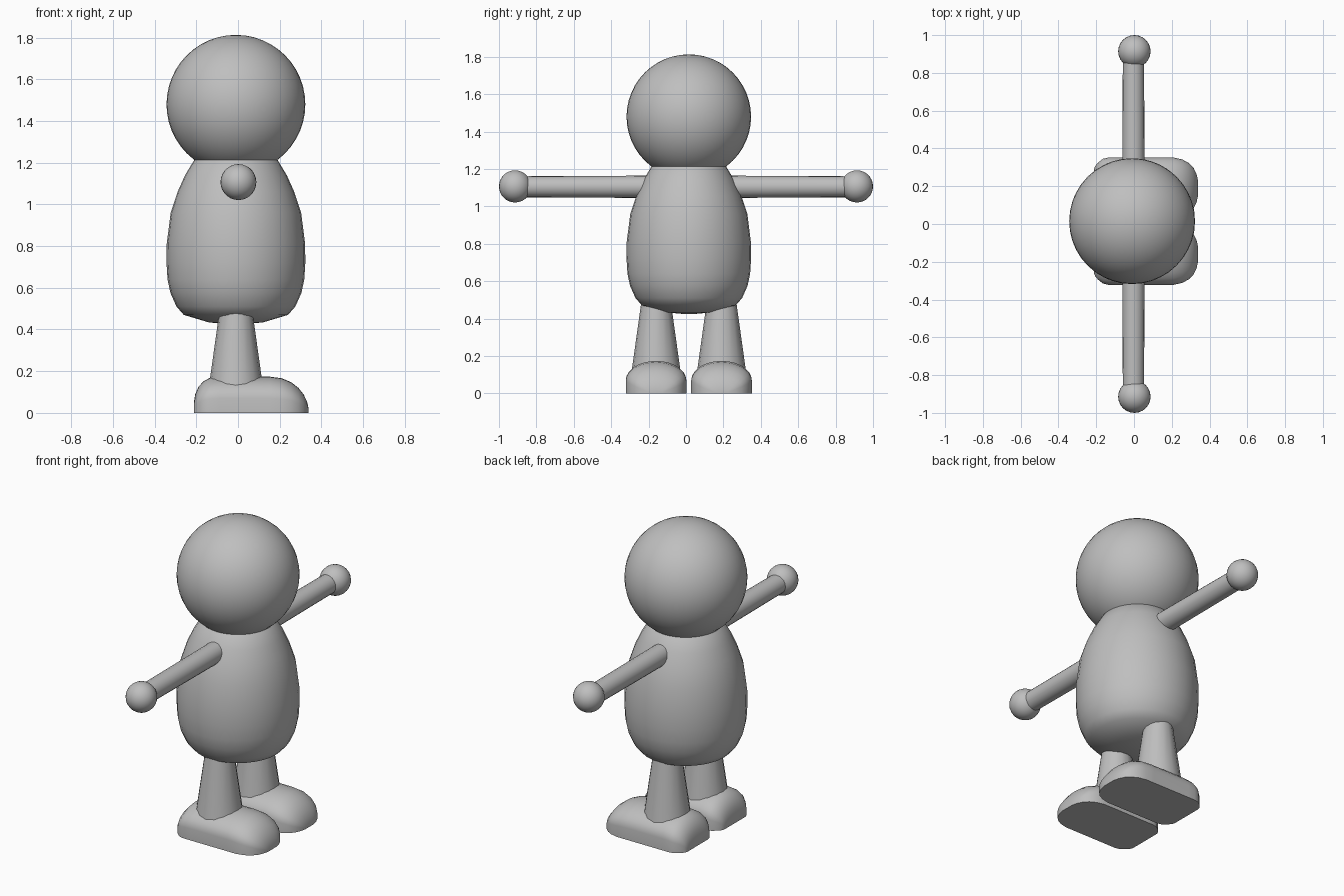
import bpy, bmesh, math
from mathutils import Matrix, Vector

if "Cube" in bpy.data.objects:
    bpy.data.objects.remove(bpy.data.objects["Cube"])

CX, CY = -0.01, 0.015            # body axis

grey = bpy.data.materials.new("plain grey")
grey.diffuse_color = (0.52, 0.52, 0.52, 1)
grey.use_nodes = True
grey.node_tree.nodes["Principled BSDF"].inputs["Base Color"].default_value = grey.diffuse_color


def finish(name, bm, angle=60):
    bmesh.ops.recalc_face_normals(bm, faces=bm.faces)
    me = bpy.data.meshes.new(name)
    bm.to_mesh(me)
    bm.free()
    me.materials.append(grey)
    ob = bpy.data.objects.new(name, me)
    bpy.context.collection.objects.link(ob)
    bpy.ops.object.select_all(action='DESELECT')
    ob.select_set(True)
    bpy.context.view_layer.objects.active = ob
    bpy.ops.object.shade_smooth_by_angle(angle=math.radians(angle))
    return ob


def loft(name, rings, angle=60):
    """Skin a list of closed rings and cap both ends."""
    bm = bmesh.new()
    vs = [[bm.verts.new(p) for p in ring] for ring in rings]
    n = len(vs[0])
    for a, b in zip(vs, vs[1:]):
        for i in range(n):
            j = (i + 1) % n
            bm.faces.new((a[i], a[j], b[j], b[i]))
    bm.faces.new(vs[0])
    bm.faces.new(vs[-1])
    return finish(name, bm, angle)


def lathe(name, profile, cx, cy, n=24):
    turn = [2 * math.pi * i / n for i in range(n)]
    return loft(name, [[(cx + r * math.cos(t), cy + r * math.sin(t), z)
                        for t in turn] for r, z in profile])


def ball(name, loc, r, seg, rings):
    bm = bmesh.new()
    bmesh.ops.create_uvsphere(bm, u_segments=seg, v_segments=rings, radius=r,
                              matrix=Matrix.Translation(loc))
    return finish(name, bm)


# head and egg-shaped body
ball("head", (CX, CY, 1.48), 0.333, 40, 24)
lathe("body", [(0.03, 0.425), (0.13, 0.434), (0.25, 0.47), (0.285, 0.51),
               (0.314, 0.575), (0.328, 0.64), (0.333, 0.72), (0.332, 0.81),
               (0.313, 0.96), (0.28, 1.06), (0.244, 1.14), (0.2, 1.213),
               (0.12, 1.27), (0.03, 1.29)], CX, CY, 32)

# foot cross-sections along x: position, half width, height
SECTIONS = [(-0.212, 0.10, 0.05), (-0.205, 0.118, 0.09), (-0.19, 0.135, 0.125),
            (-0.165, 0.155, 0.152), (-0.135, 0.162, 0.168), (-0.09, 0.162, 0.174),
            (0.05, 0.162, 0.174), (0.15, 0.162, 0.174), (0.21, 0.162, 0.166),
            (0.255, 0.152, 0.147), (0.29, 0.133, 0.12), (0.315, 0.108, 0.088),
            (0.331, 0.075, 0.055), (0.339, 0.04, 0.02)]


def foot_ring(x, w, h, cy):
    """Short upright sides with a dome on top."""
    side = h * 0.4
    arc = [math.pi * i / 14 for i in range(15)]
    return ([(x, cy - w, 0), (x, cy + w, 0)] +
            [(x, cy + w * math.cos(t), side + (h - side) * math.sin(t)) for t in arc])


for label, s in (("right", -1), ("left", 1)):
    y = CY + s * 0.175
    lathe(label + "_leg", [(0.135, 0.09), (0.125, 0.16), (0.083, 0.46),
                           (0.075, 0.52)], CX, y, 16)
    loft(label + "_foot", [foot_ring(x, w, h, y) for x, w, h in SECTIONS], 50)
    # straight arm with a round hand
    ring = [2 * math.pi * i / 20 for i in range(20)]
    loft(label + "_arm", [[(-0.003 + r * math.cos(t), s * d, 1.105 + r * math.sin(t))
                           for t in ring] for d, r in ((0.12, 0.06), (0.9, 0.056))])
    ball(label + "_hand", Vector((0.002, s * 0.914, 1.107)), 0.086, 24, 14)
